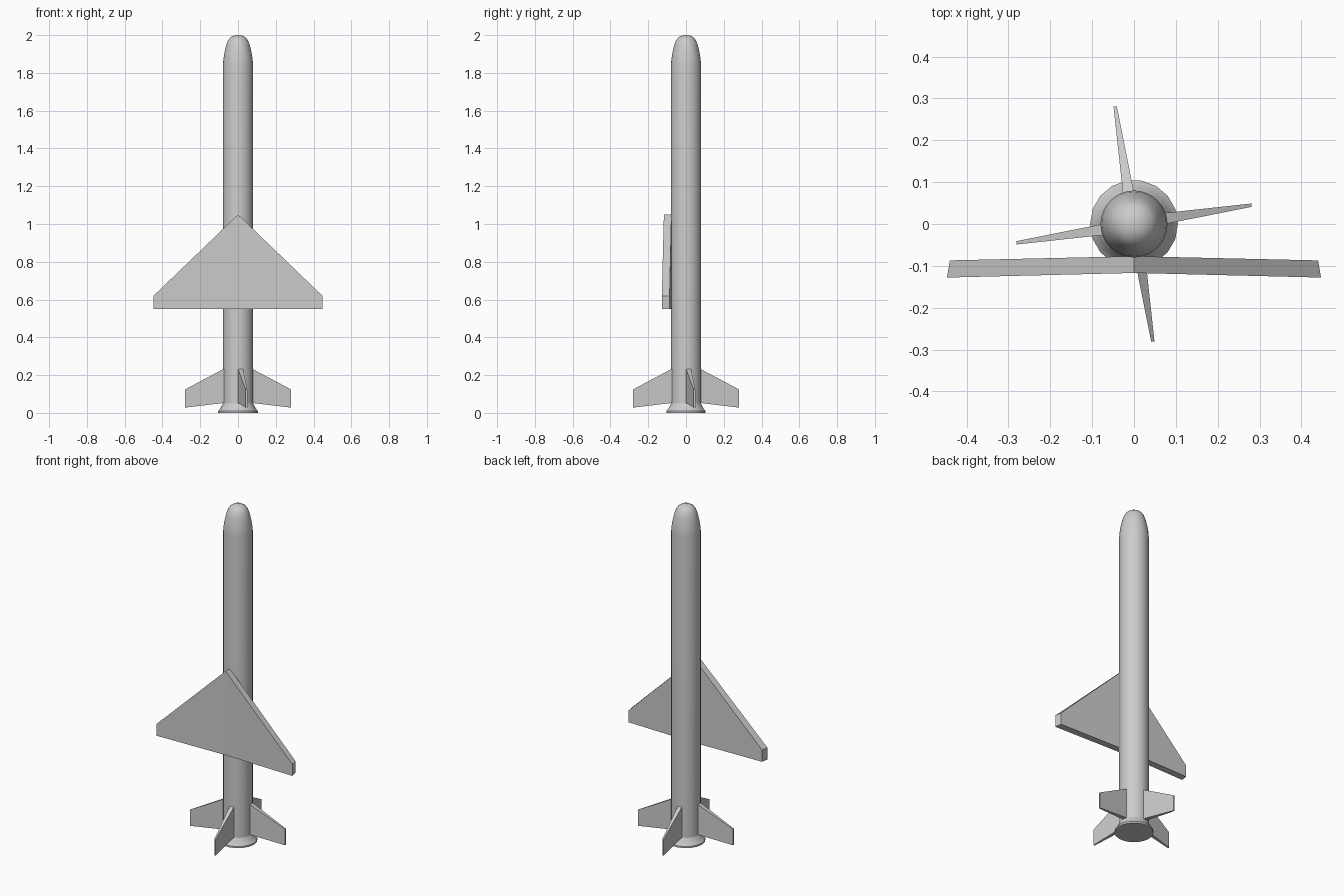
import bpy, bmesh
from math import pi, sin, cos
from mathutils import Matrix

if "Cube" in bpy.data.objects:
    bpy.data.objects.remove(bpy.data.objects["Cube"])


def make_object(name, bm, smooth=False):
    bmesh.ops.recalc_face_normals(bm, faces=bm.faces)
    mesh = bpy.data.meshes.new(name)
    bm.to_mesh(mesh)
    bm.free()
    ob = bpy.data.objects.new(name, mesh)
    bpy.context.collection.objects.link(ob)
    if smooth:
        bpy.ops.object.select_all(action='DESELECT')
        bpy.context.view_layer.objects.active = ob
        ob.select_set(True)
        bpy.ops.object.shade_smooth_by_angle(angle=pi / 5)
    return ob


def lathe(name, profile, sides):
    """Revolve (radius, z) points around z, capping both ends."""
    bm = bmesh.new()
    rings = [[bm.verts.new((r * cos(2 * pi * i / sides), r * sin(2 * pi * i / sides), z))
              for i in range(sides)] for r, z in profile]
    for a, b in zip(rings, rings[1:]):
        for i in range(sides):
            j = (i + 1) % sides
            bm.faces.new((a[i], a[j], b[j], b[i]))
    bm.faces.new(rings[0][::-1])
    bm.faces.new(rings[-1])
    return make_object(name, bm, True)


def loft(name, sections, turn=0.0):
    """Skin a solid through matching cross-sections."""
    bm = bmesh.new()
    rings = [[bm.verts.new(p) for p in s] for s in sections]
    for a, b in zip(rings, rings[1:]):
        for i in range(len(a)):
            j = (i + 1) % len(a)
            bm.faces.new((a[i], a[j], b[j], b[i]))
    bm.faces.new(rings[0][::-1])
    bm.faces.new(rings[-1])
    bm.transform(Matrix.Rotation(turn, 4, 'Z'))
    return make_object(name, bm)


# Fuselage with rounded nose
lathe("fuselage", [(0.08, 0.01), (0.08, 1.84), (0.077, 1.875), (0.071, 1.91), (0.063, 1.945),
                   (0.054, 1.97), (0.043, 1.985), (0.028, 1.995), (0.012, 2.0)], 32)

# Flared nozzle at the base
lathe("tail_flare", [(0.105, 0.0), (0.105, 0.01), (0.096, 0.02), (0.089, 0.033),
                     (0.078, 0.055)], 18)


# Delta wing on the front side, drooping slightly to the tips
def wing_section(x_back, x_front, y_back, y_front, z_top):
    return [(x_back, y_back, 0.55), (x_back, y_back, z_top),
            (x_front, y_front, z_top), (x_front, y_front, 0.55)]


loft("delta_wing", [wing_section(-0.44, -0.447, -0.087, -0.128, 0.62),
                    wing_section(0, 0, -0.077, -0.117, 1.05),
                    wing_section(0.44, 0.447, -0.087, -0.128, 0.62)])

# Four canted, tapered tail fins
for k in range(4):
    root = [(0.07, y, z) for y, z in ((-0.001, 0.053), (0.026, 0.053), (0.026, 0.236), (-0.001, 0.236))]
    tip = [(0.281, y, z) for y, z in ((0.041, 0.028), (0.049, 0.028), (0.049, 0.124), (0.041, 0.124))]
    loft(f"tail_fin_{k + 1}", [root, tip], k * pi / 2)
